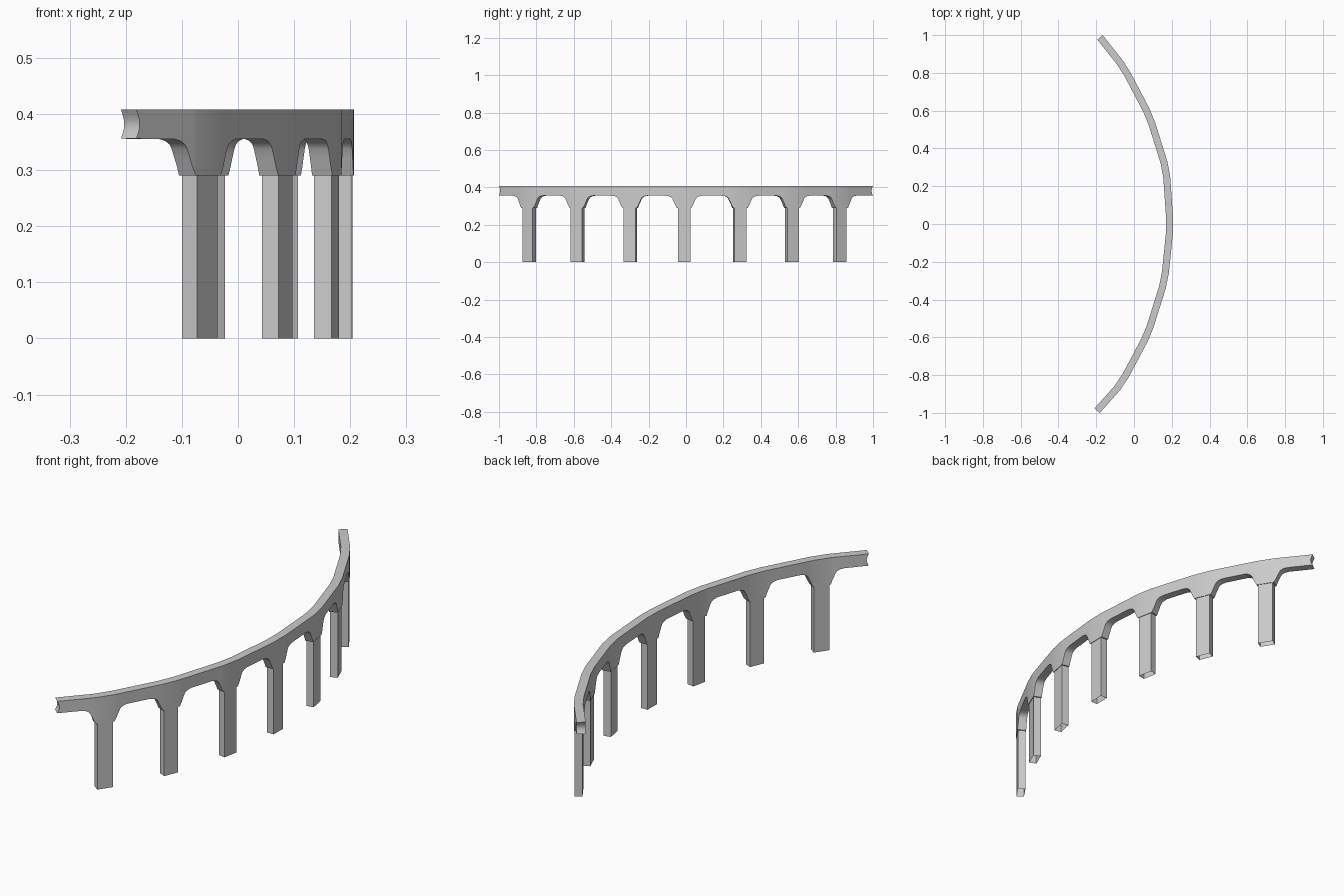
import bpy, bmesh, math
from mathutils import Vector

if "Cube" in bpy.data.objects:
    bpy.data.objects.remove(bpy.data.objects["Cube"])

# Plan of the curved viaduct: deck end, seven pier centres, deck end
PLAN = [Vector(p) for p in [(-0.195, -0.988), (-0.068, -0.838), (0.070, -0.580),
        (0.158, -0.298), (0.188, -0.010), (0.166, 0.288), (0.080, 0.567),
        (-0.054, 0.823), (-0.180, 0.988)]]
# Haunch profile: distance from pier centre, underside height
HAUNCH = [(0.039, 0.29), (0.046, 0.305), (0.054, 0.323), (0.061, 0.338),
          (0.067, 0.346), (0.078, 0.352), (0.095, 0.3555)]
TOP, UNDER, HALF_W = 0.408, 0.356, 0.0185
PIER_L, PIER_W, PIER_H = 0.066, 0.032, 0.292


def make_object(name, bm):
    bmesh.ops.recalc_face_normals(bm, faces=bm.faces)
    mesh = bpy.data.meshes.new(name)
    bm.to_mesh(mesh)
    bm.free()
    ob = bpy.data.objects.new(name, mesh)
    bpy.context.collection.objects.link(ob)
    return ob


def tangent(i):
    a = (PLAN[i] - PLAN[i - 1]).normalized()
    b = (PLAN[i + 1] - PLAN[i]).normalized()
    return (a + b).normalized()


# Stations along the deck: plan point and underside height
flat = HAUNCH[0][0]
stations = [(PLAN[0], UNDER)]
for i in range(1, len(PLAN) - 1):
    c, t = PLAN[i], tangent(i)
    left, right = c - t * flat, c + t * flat
    prev = PLAN[i - 1] + (tangent(i - 1) * flat if i > 1 else Vector((0, 0)))
    nxt = PLAN[i + 1] - (tangent(i + 1) * flat if i < len(PLAN) - 2 else Vector((0, 0)))
    d0, d1 = (prev - left).normalized(), (nxt - right).normalized()
    stations += [(left + d0 * (d - flat), z) for d, z in reversed(HAUNCH)]
    stations += [(right + d1 * (d - flat), z) for d, z in HAUNCH]
stations.append((PLAN[-1], UNDER))

# Deck: lofted rings, with slightly concave end faces
LEVELS = 6
bm = bmesh.new()
rings = []
last = len(stations) - 1
for k, (p, zb) in enumerate(stations):
    t = (stations[min(k + 1, last)][0] - stations[max(k - 1, 0)][0]).normalized()
    n = Vector((t.y, -t.x)) * HALF_W
    inward = 0.009 if k == 0 else -0.009 if k == last else 0
    sides = []
    for s in (1, -1):
        col = []
        for j in range(LEVELS + 1):
            f = j / LEVELS
            q = p + n * s + t * inward * math.sin(math.pi * f)
            col.append(bm.verts.new((q.x, q.y, zb + (TOP - zb) * f)))
        sides.append(col)
    rings.append(sides)
for (a, b), (c, d) in zip(rings, rings[1:]):
    loop0, loop1 = a + b[::-1], c + d[::-1]
    for j in range(len(loop0)):
        m = (j + 1) % len(loop0)
        bm.faces.new((loop0[j], loop0[m], loop1[m], loop1[j]))
for a, b in (rings[0], rings[-1]):
    for j in range(LEVELS):
        bm.faces.new((a[j], a[j + 1], b[j + 1], b[j]))
deck = make_object("curved_deck", bm)
bpy.context.view_layer.objects.active = deck
deck.select_set(True)
bpy.ops.object.shade_smooth_by_angle(angle=math.radians(30))

# Piers: rectangular shafts, open at the foot
for i in range(1, len(PLAN) - 1):
    bm = bmesh.new()
    bmesh.ops.create_cube(bm, size=1)
    for v in bm.verts:
        v.co = ((v.co.x) * PIER_L, v.co.y * PIER_W, (v.co.z + 0.5) * PIER_H)
    foot = [f for f in bm.faces if f.calc_center_median().z < 0.001]
    bmesh.ops.delete(bm, geom=foot, context='FACES_ONLY')
    pier = make_object(f"pier_{i}", bm)
    t = tangent(i)
    pier.location = (PLAN[i].x, PLAN[i].y, 0)
    pier.rotation_euler.z = math.atan2(t.y, t.x)
